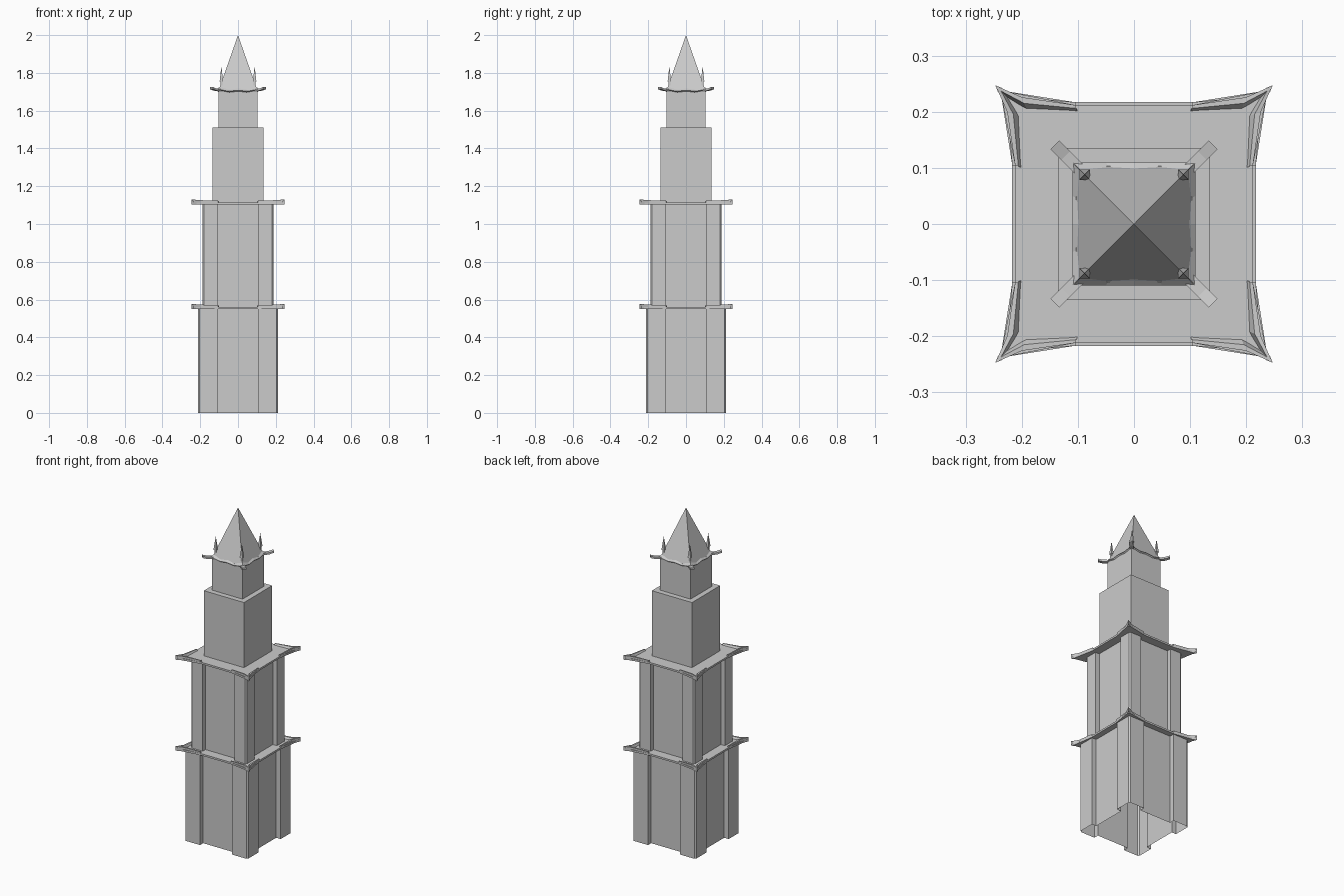
import bpy, bmesh
from math import pi
from mathutils import Matrix, Vector

cube = bpy.data.objects.get("Cube")
if cube:
    bpy.data.objects.remove(cube)

stone = bpy.data.materials.new("grey stone")
stone.use_nodes = True
GREY = (0.6, 0.6, 0.6, 1)
stone.diffuse_color = GREY
stone.node_tree.nodes["Principled BSDF"].inputs["Base Color"].default_value = GREY

QUARTER_TURNS = [Matrix.Rotation(k * pi / 2, 3, 'Z') for k in range(4)]
DIAGONAL = Matrix.Rotation(pi / 4, 4, 'Z')


def finish(name, bm):
    bmesh.ops.remove_doubles(bm, verts=bm.verts, dist=0.0001)
    bmesh.ops.recalc_face_normals(bm, faces=bm.faces)
    mesh = bpy.data.meshes.new(name)
    bm.to_mesh(mesh)
    bm.free()
    mesh.materials.append(stone)
    obj = bpy.data.objects.new(name, mesh)
    bpy.context.collection.objects.link(obj)


def four_way(points):
    """Repeat a quarter outline around the z axis."""
    return [(turn @ Vector((x, y, 0))).xy for turn in QUARTER_TURNS for x, y in points]


def prism(name, outline, z0, z1, top=True, bottom=False):
    bm = bmesh.new()
    low = [bm.verts.new((x, y, z0)) for x, y in outline]
    high = [bm.verts.new((x, y, z1)) for x, y in outline]
    n = len(outline)
    for i in range(n):
        j = (i + 1) % n
        bm.faces.new((low[i], low[j], high[j], high[i]))
    if top:
        bm.faces.new(high)
    if bottom:
        bm.faces.new(low[::-1])
    finish(name, bm)


def loft(name, rings):
    """Skin rings of equal length, repeated at the four corners."""
    bm = bmesh.new()
    for turn in QUARTER_TURNS:
        loops = [[bm.verts.new(turn @ Vector(p)) for p in ring] for ring in rings]
        n = len(rings[0])
        for a, b in zip(loops, loops[1:]):
            for i in range(n):
                j = (i + 1) % n
                bm.faces.new((a[i], a[j], b[j], b[i]))
        bm.faces.new(loops[0])
        bm.faces.new(loops[-1])
    finish(name, bm)


def square(h):
    return four_way([(h, h)])


def pier_shaft(name, half, panel, inner, z0, z1):
    """Recessed panels between chamfered corner piers."""
    c = half - 0.008
    quarter = [(panel, inner), (half, inner), (half, c),
               (c, half), (inner, half), (inner, panel)]
    prism(name, four_way(quarter), z0, z1, top=False)


def eave(name, side, z):
    """Flat deck with raised, swept corners."""
    tip = 0.243
    quarter = [(side, 0.105), (tip - 0.006, tip - 0.012),
               (tip - 0.012, tip - 0.006), (0.105, side)]
    prism(name + "_deck", four_way(quarter), z, z + 0.011, bottom=True)
    # Ridges running from the side of the deck out to the corner tip
    for arm, flip in (("a", False), ("b", True)):
        rings = []
        for x, y, w, h in ((side, 0.105, 0.012, 0.020), (0.226, 0.20, 0.022, 0.023),
                           (tip + 0.004, tip + 0.004, 0.012, 0.027)):
            ring = [(x, y, z), (x - w, y - w * 0.4, z + 0.008),
                    (x - w * 0.5, y - w * 0.2, z + h), (x, y, z + h)]
            rings.append([(b, a, c) for a, b, c in ring] if flip else ring)
        loft(name + "_corner_ridge_" + arm, rings)


# Lower and middle storeys
pier_shaft("lower_shaft", 0.212, 0.182, 0.107, 0, 0.555)
eave("lower_eave", 0.217, 0.55)
pier_shaft("middle_shaft", 0.187, 0.160, 0.107, 0.56, 1.105)
eave("middle_eave", 0.212, 1.103)

# Stepped upper tower
prism("upper_shaft", square(0.135), 1.11, 1.51)
prism("belfry", square(0.103), 1.51, 1.71)

# Upturned top eave: wavy sloping skirt around the spire
bm = bmesh.new()
for turn in QUARTER_TURNS:
    inner, outer, under = [], [], []
    for x, z in ((-0.11, 1.714), (-0.05, 1.703), (0, 1.708), (0.05, 1.703), (0.11, 1.714)):
        for row, point in ((inner, (x * 0.88, 0.097, z + 0.012)),
                           (outer, (x, 0.11, z)),
                           (under, (x * 0.88, 0.098, z - 0.010))):
            row.append(bm.verts.new(turn @ Vector(point)))
    for i in range(4):
        for a, b in ((inner, outer), (outer, under)):
            bm.faces.new((a[i], a[i + 1], b[i + 1], b[i]))
finish("top_eave", bm)

# Slim diagonal arms at the eave corners
w = 0.008
loft("top_eave_arms", [
    [(r - w, r + w, z), (r + w, r - w, z), (r + w, r - w, z + 0.011), (r - w, r + w, z + 0.011)]
    for r, z in ((0.095, 1.703), (0.122, 1.706), (0.141, 1.714))])

# Spire
bm = bmesh.new()
bmesh.ops.create_cone(bm, cap_ends=True, segments=4, radius1=0.144, radius2=0, depth=0.29,
                      matrix=Matrix.Translation((0, 0, 1.855)) @ DIAGONAL)
finish("spire", bm)

# Corner pinnacles: a slim post under a pointed cap
bm = bmesh.new()
for x, y in square(0.088):
    for r1, r2, z0, z1 in ((0.008, 0.008, 1.71, 1.76), (0.013, 0, 1.755, 1.835)):
        bmesh.ops.create_cone(bm, cap_ends=True, segments=4, radius1=r1, radius2=r2, depth=z1 - z0,
                              matrix=Matrix.Translation((x, y, (z0 + z1) / 2)) @ DIAGONAL)
finish("pinnacles", bm)
